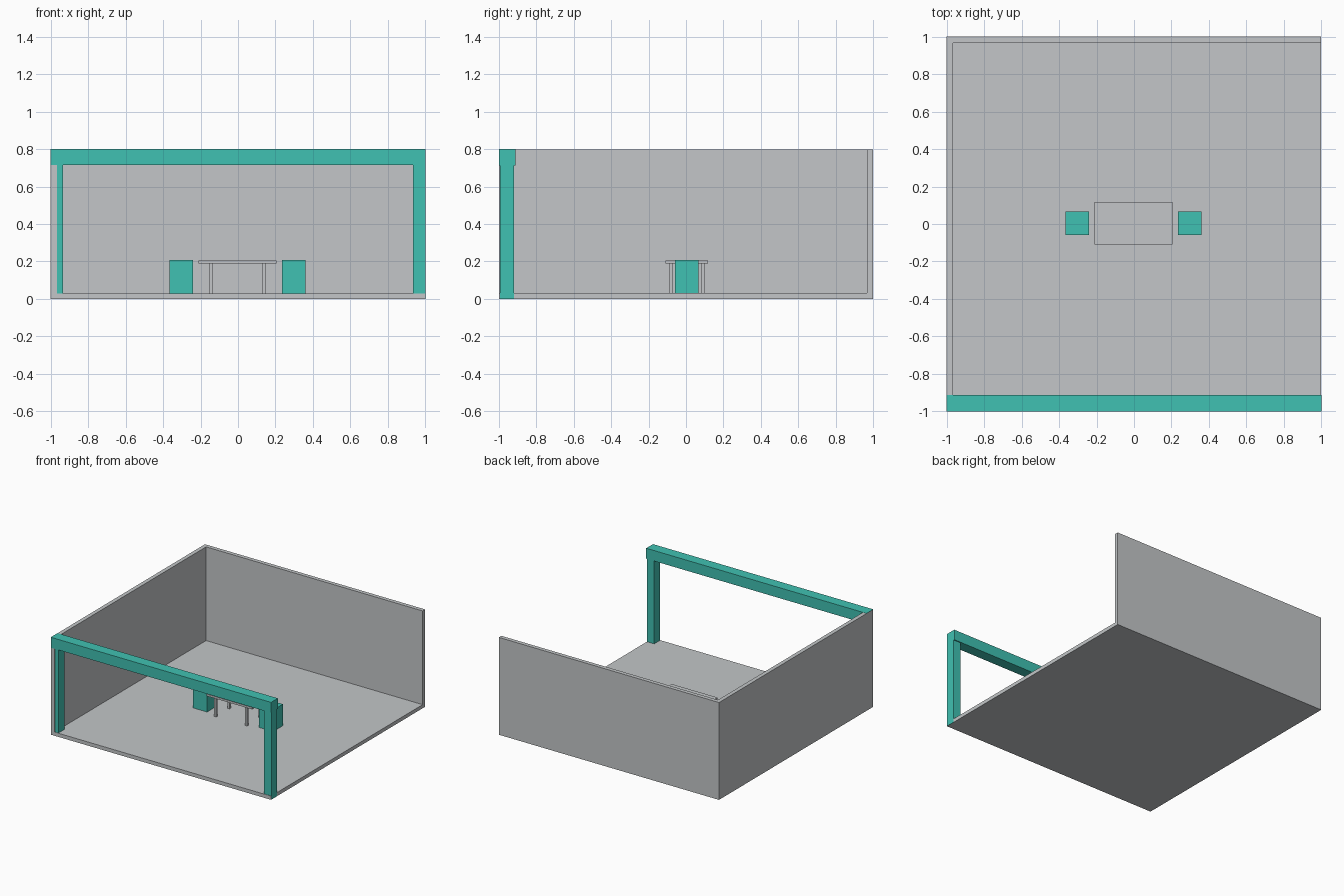
import bpy

if "Cube" in bpy.data.objects:
    bpy.data.objects.remove(bpy.data.objects["Cube"])


def material(name, rgb):
    m = bpy.data.materials.new(name)
    m.diffuse_color = (*rgb, 1)
    m.use_nodes = True
    m.node_tree.nodes["Principled BSDF"].inputs["Base Color"].default_value = m.diffuse_color
    return m


GREY = material("light grey", (0.546, 0.565, 0.578))
TEAL = material("teal", (0.051, 0.533, 0.445))


def box(name, x, y, z, mat):
    """Axis-aligned box from (min, max) ranges."""
    bpy.ops.mesh.primitive_cube_add(size=1)
    o = bpy.context.object
    o.name = name
    o.location = [(a + b) / 2 for a, b in (x, y, z)]
    o.scale = [b - a for a, b in (x, y, z)]
    bpy.ops.object.transform_apply(location=True, rotation=False, scale=True)
    o.data.materials.append(mat)
    return o


# Room shell: floor and two walls
box("floor", (-1, 0.999), (-0.999, 1), (0, 0.03), GREY)
box("left_wall", (-1, -0.967), (-0.999, 1), (0, 0.799), GREY)
box("back_wall", (-1, 0.999), (0.967, 1), (0, 0.799), GREY)

# Front frame: two posts and a beam
box("left_post", (-0.998, -0.933), (-0.995, -0.92), (0.005, 0.72), TEAL)
box("right_post", (0.933, 1), (-0.995, -0.92), (0, 0.72), TEAL)
box("front_beam", (-0.9995, 1), (-1, -0.912), (0.714, 0.8), TEAL)

# Table, with the furniture centred slightly off the origin
CX, CY = -0.003, 0.004
box("table_top", (CX - 0.208, CX + 0.208), (CY - 0.113, CY + 0.113),
    (0.189, 0.205), GREY)
for sx in (-1, 1):
    for sy in (-1, 1):
        x, y = CX + sx * 0.14, CY + sy * 0.086
        box("table_leg", (x - 0.009, x + 0.009), (y - 0.009, y + 0.009),
            (0.03, 0.19), GREY)

# Block stools at both ends of the table
for sx in (-1, 1):
    x = CX + sx * 0.3
    box("stool", (x - 0.063, x + 0.063), (CY - 0.063, CY + 0.063),
        (0.03, 0.207), TEAL)
